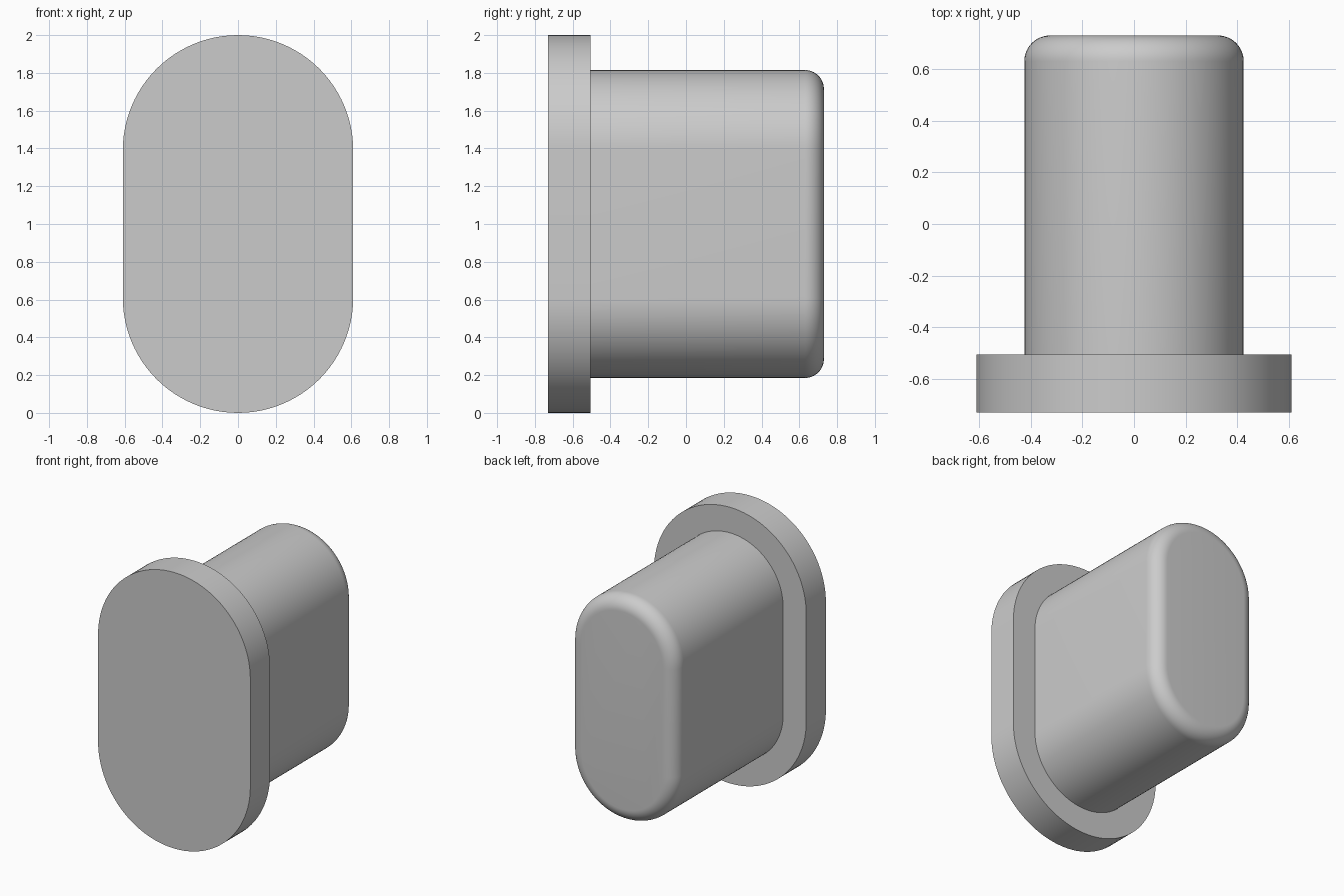
import bpy, bmesh, math
from mathutils import Vector

cube = bpy.data.objects.get("Cube")
if cube:
    bpy.data.objects.remove(cube, do_unlink=True)

# Single grey material
grey = bpy.data.materials.new("plain grey")
grey.use_nodes = True
COLOUR = (0.6, 0.6, 0.6, 1)
grey.diffuse_color = COLOUR
grey.node_tree.nodes["Principled BSDF"].inputs["Base Color"].default_value = COLOUR

CENTRE_Z = 1.0
STRAIGHT = 0.39      # half length of the straight sides
STEPS = 48           # segments per rounded end


def oval_ring(bm, radius, y):
    """Ring of vertices with straight sides and semicircular ends."""
    ring = []
    for side in (1, -1):
        for i in range(STEPS + 1):
            a = math.pi * i / STEPS
            ring.append(bm.verts.new(Vector((
                side * radius * math.cos(a), y,
                CENTRE_Z + side * (STRAIGHT + radius * math.sin(a))))))
    return ring


def oval_solid(name, sections):
    """Loft through (radius, y) sections and cap both ends."""
    bm = bmesh.new()
    rings = [oval_ring(bm, r, y) for r, y in sections]
    for a, b in zip(rings, rings[1:]):
        for i in range(len(a)):
            j = (i + 1) % len(a)
            bm.faces.new((a[i], a[j], b[j], b[i]))
    bm.faces.new(rings[0])
    bm.faces.new(rings[-1])
    bmesh.ops.recalc_face_normals(bm, faces=bm.faces)
    mesh = bpy.data.meshes.new(name)
    bm.to_mesh(mesh)
    bm.free()
    mesh.materials.append(grey)
    obj = bpy.data.objects.new(name, mesh)
    bpy.context.collection.objects.link(obj)
    bpy.ops.object.select_all(action='DESELECT')
    obj.select_set(True)
    bpy.context.view_layer.objects.active = obj
    bpy.ops.object.shade_smooth_by_angle(angle=math.radians(30))
    return obj


# Wide flange at the front
FRONT, SHOULDER, BACK = -0.73, -0.505, 0.73
oval_solid("flange", [(0.61, FRONT), (0.61, SHOULDER)])

# Narrow plug with a rounded rear rim
PLUG, FILLET, ARC = 0.425, 0.1, 12
rim = [(PLUG - FILLET + FILLET * math.cos(t), BACK - FILLET + FILLET * math.sin(t))
       for t in (math.pi / 2 * i / ARC for i in range(ARC + 1))]
oval_solid("plug", [(PLUG, SHOULDER)] + rim)
